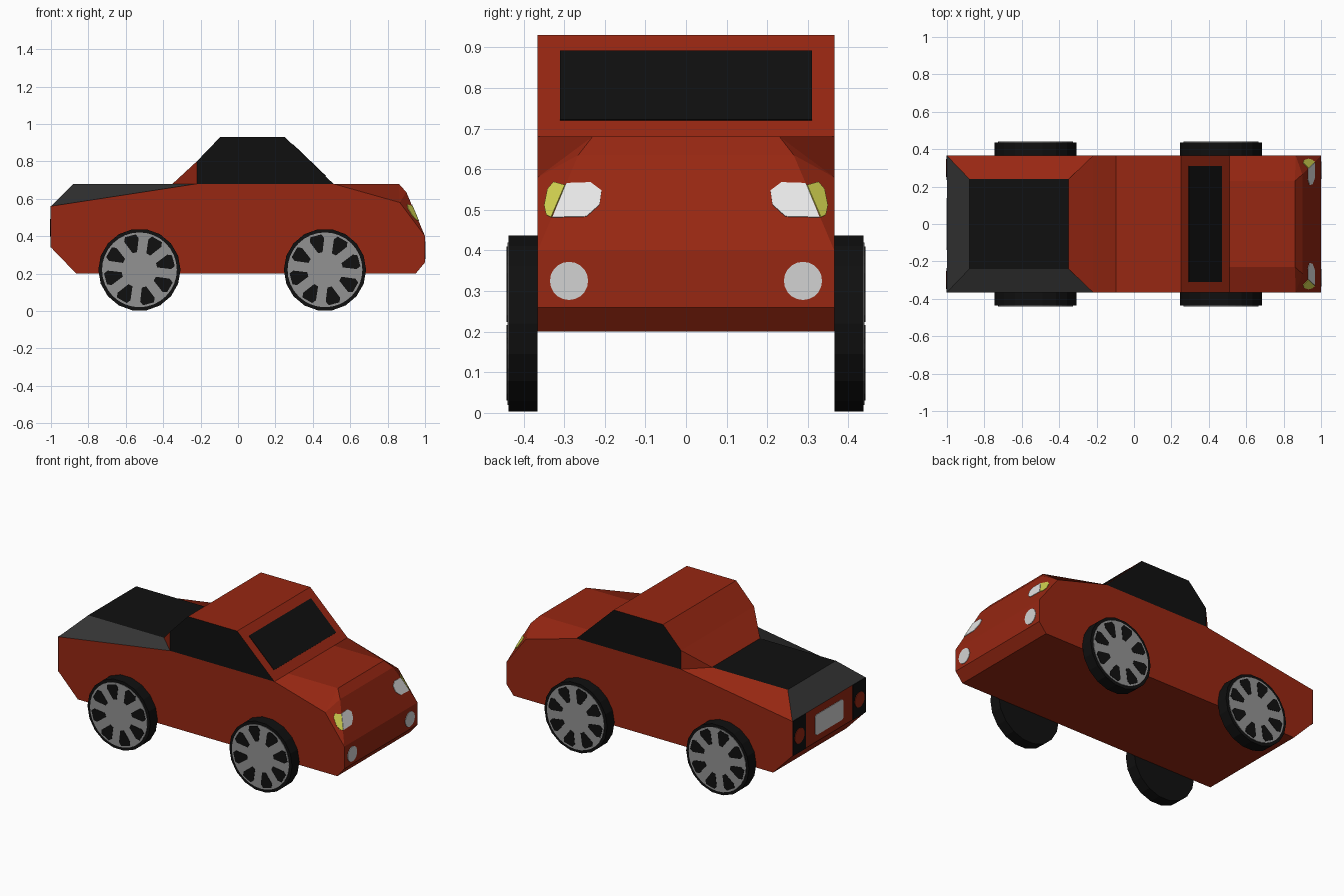
import bpy, bmesh, math
from mathutils import Vector as V

if "Cube" in bpy.data.objects:
    bpy.data.objects.remove(bpy.data.objects["Cube"])


def material(name, r, g, b):
    m = bpy.data.materials.new(name)
    m.diffuse_color = (r, g, b, 1)
    m.use_nodes = True
    m.node_tree.nodes["Principled BSDF"].inputs["Base Color"].default_value = m.diffuse_color
    return m


RED = material("red paint", 0.31, 0.02, 0.006)
BLACK = material("black", 0.005, 0.005, 0.005)
DARK = material("dark grey", 0.035, 0.035, 0.035)
RIM = material("rim grey", 0.29, 0.29, 0.29)
LIGHT = material("light grey", 0.65, 0.65, 0.65)
WHITE = material("lamp white", 0.8, 0.8, 0.8)
YELLOW = material("lamp yellow", 0.65, 0.65, 0.08)


def finish(name, bm, mats):
    bmesh.ops.recalc_face_normals(bm, faces=bm.faces)
    me = bpy.data.meshes.new(name)
    bm.to_mesh(me)
    bm.free()
    for m in mats:
        me.materials.append(m)
    ob = bpy.data.objects.new(name, me)
    bpy.context.collection.objects.link(ob)
    return ob


def prism(name, polys, offset, mat):
    """Solid made by extruding each flat polygon along offset."""
    bm = bmesh.new()
    for pts in polys:
        a = [bm.verts.new(p) for p in pts]
        b = [bm.verts.new(V(p) + V(offset)) for p in pts]
        bm.faces.new(a)
        bm.faces.new(b)
        for i in range(len(a)):
            j = (i + 1) % len(a)
            bm.faces.new((a[i], a[j], b[j], b[i]))
    return finish(name, bm, [mat])


def plate(name, yz, point, normal, mat, thick=0.003):
    """Thin plate: (y, z) outline projected along x onto a body plane."""
    n, p = V(normal).normalized(), V(point)
    pts = [V((p.x - (n.y * (y - p.y) + n.z * (z - p.z)) / n.x, y, z)) for y, z in yz]
    return prism(name, [pts], n * thick, mat)


def circle(cx, cy, r, n, start=0.0):
    return [(cx + r * math.cos(start + math.tau * i / n),
             cy + r * math.sin(start + math.tau * i / n)) for i in range(n)]


# Body: one half as points, mirrored in y
W = 0.365
P = [(-1, W, .56), (-1, W, .34), (-.865, W, .2), (.95, W, .2), (1, W, .26),
     (1, W, .4), (.865, W, .58), (.51, W, .68), (-.22, W, .68),          # side outline
     (.51, .23, .68), (.86, .23, .68), (.9, .265, .635),                 # hood
     (-.88, .24, .68), (-.35, .24, .68),                                 # bed cover
     (.25, W, .93), (-.095, W, .93), (-.22, W, .8)]                      # cabin
bm = bmesh.new()
half = {s: [bm.verts.new((x, s * y, z)) for x, y, z in P] for s in (1, -1)}


def face(verts, mat):
    bm.faces.new(verts).material_index = mat


for s in (1, -1):
    v = half[s]
    for ids, mat in (((0, 1, 2, 3, 4, 5, 6, 7, 8), 0),      # side panel
                     ((7, 14, 15, 16, 8), 1),               # side window
                     ((7, 9, 10, 6), 0), ((10, 11, 6), 0), ((6, 11, 5), 0),
                     ((8, 16, 13), 0),
                     ((0, 8, 13, 12), 0 if s > 0 else 2)):  # bed shoulder
        face([v[i] for i in ids], mat)
L, R = half[1], half[-1]
for i, j, mat in ((0, 1, 0), (1, 2, 0), (2, 3, 0), (3, 4, 0), (4, 5, 0), (5, 11, 0),
                  (11, 10, 0), (10, 9, 0), (14, 15, 0), (15, 16, 0), (16, 13, 0),
                  (13, 12, 1), (12, 0, 2)):
    face([L[i], L[j], R[j], R[i]], mat)
face([L[14], L[7], L[9], R[9], R[7], R[14]], 0)             # windscreen slope
finish("body", bm, [RED, BLACK, DARK])

# Windscreen glass
plate("windscreen", [(-.31, .72), (.31, .72), (.31, .89), (-.31, .89)],
      (.51, 0, .68), (.25, 0, .26), BLACK)

# Number plate, left blank
plate("rear_plate", [(-.14, .39), (-.125, .382), (.125, .382), (.14, .395),
                     (.14, .5), (.125, .512), (-.125, .512), (-.14, .5)],
      (-1, 0, .4), (-1, 0, 0), LIGHT)

# Lamps on both sides
white = [(.295, .565), (.235, .567), (.208, .547), (.213, .512), (.245, .483), (.329, .481)]
yellow = [(.297, .56), (.325, .568), (.34, .55), (.348, .51), (.343, .487), (.331, .481)]
for s, side in ((1, "left"), (-1, "right")):
    def flip(pts):
        return [(s * y, z) for y, z in pts]
    plate("headlight_" + side, flip(white), (1, 0, .4), (.235, 0, .1), WHITE)
    E, D, F = [V((P[i][0], s * P[i][1], P[i][2])) for i in (6, 11, 5)]
    n = (D - E).cross(F - E)
    plate("indicator_" + side, flip(yellow), E, n if n.x > 0 else -n, YELLOW)
    plate("fog_light_" + side, flip(circle(.288, .325, .047, 20)), (1, 0, .3), (1, 0, 0), LIGHT)
    plate("tail_panel_" + side, flip([(.235, .34), (W, .34), (W, .56), (.235, .56)]),
          (-1, 0, .4), (-1, 0, 0), BLACK)
    plate("tail_light_" + side, flip(circle(.3, .445, .048, 16)),
          (-1, 0, .4), (-1, 0, 0), RED, 0.006)

# Wheels: tyre, rim disc and eight dark openings
for s, side in ((1, "left"), (-1, "right")):
    for cx, end in ((-.527, "rear"), (.465, "front")):
        tag = end + "_" + side

        def ring(pts, y):
            return [(x, s * y, z) for x, z in pts]
        prism("tyre_" + tag, [ring(circle(cx, .22, .22, 18), W)], (0, s * .072, 0), BLACK)
        prism("rim_" + tag, [ring(circle(cx, .22, .2, 32), .437)], (0, s * .003, 0), RIM)
        holes = []
        for k in range(8):
            a = math.radians(15 + 45 * k)
            c, d = math.cos(a), math.sin(a)
            shape = [(.095, -.012), (.165, -.04), (.188, -.03), (.188, .03), (.165, .04), (.095, .012)]
            holes.append(ring([(cx + r * c - t * d, .22 + r * d + t * c) for r, t in shape], .44))
        prism("rim_openings_" + tag, holes, (0, s * .002, 0), BLACK)
